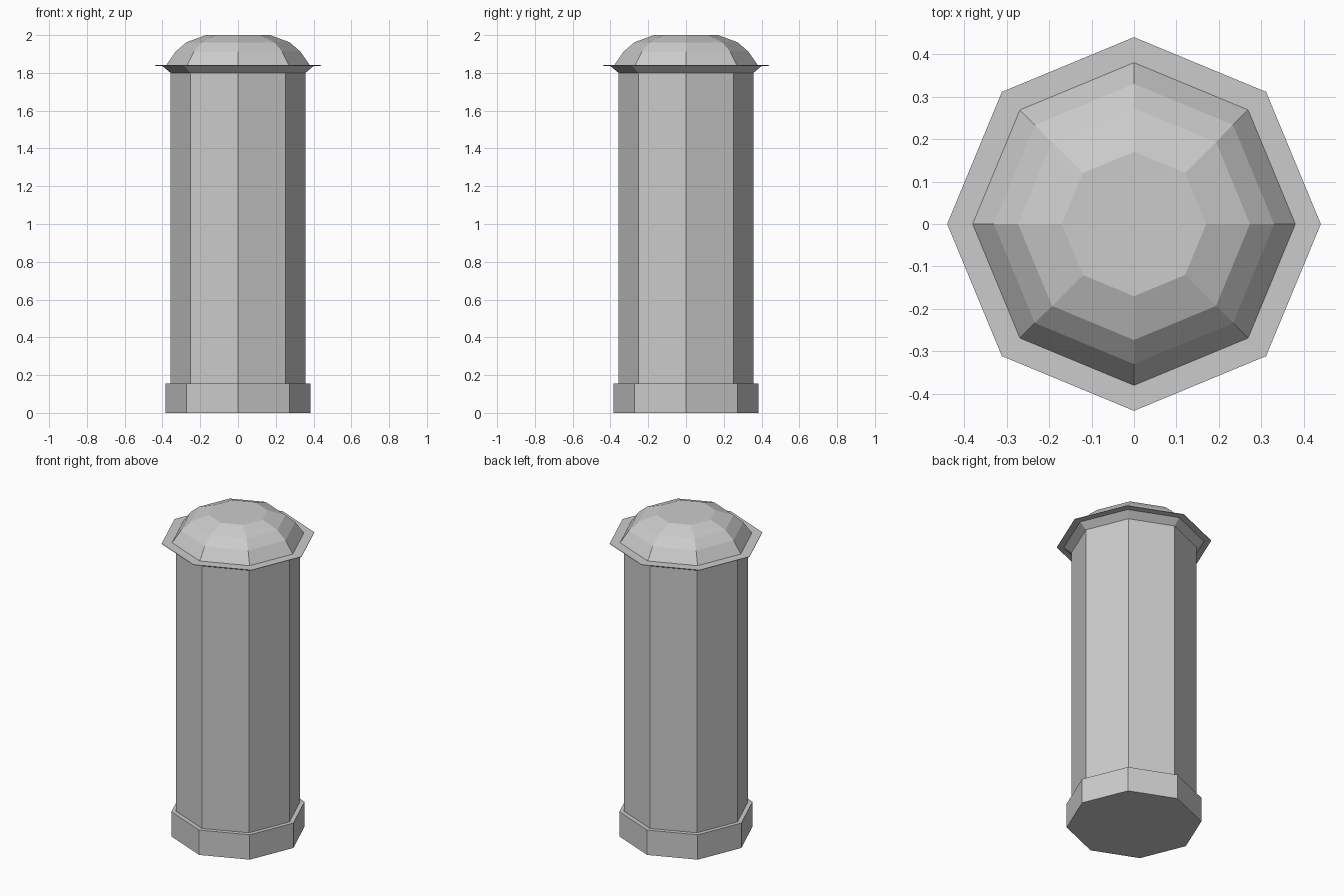
import bpy, bmesh
from math import cos, sin, tau

if "Cube" in bpy.data.objects:
    bpy.data.objects.remove(bpy.data.objects["Cube"])

SIDES = 8


def lathe(name, profile):
    """Closed faceted solid from (radius, z) rings, corners on the axes."""
    bm = bmesh.new()
    rings = [[bm.verts.new((r * cos(tau * i / SIDES), r * sin(tau * i / SIDES), z))
              for i in range(SIDES)] for r, z in profile]
    for low, high in zip(rings, rings[1:]):
        for i in range(SIDES):
            j = (i + 1) % SIDES
            bm.faces.new((low[i], low[j], high[j], high[i]))
    bm.faces.new(rings[0][::-1])
    bm.faces.new(rings[-1])
    mesh = bpy.data.meshes.new(name)
    bm.to_mesh(mesh)
    bm.free()
    obj = bpy.data.objects.new(name, mesh)
    bpy.context.collection.objects.link(obj)
    return obj


# Plinth and shaft share one stepped outline
lathe("post_with_plinth", [(0.384, 0), (0.384, 0.156), (0.357, 0.156), (0.357, 1.8)])

# Flared collar, thin projecting rim and domed top
lathe("domed_cap", [(0.357, 1.8), (0.40, 1.836), (0.44, 1.838), (0.44, 1.841),
                    (0.38, 1.841), (0.33, 1.913), (0.273, 1.962), (0.17, 2.0)])
